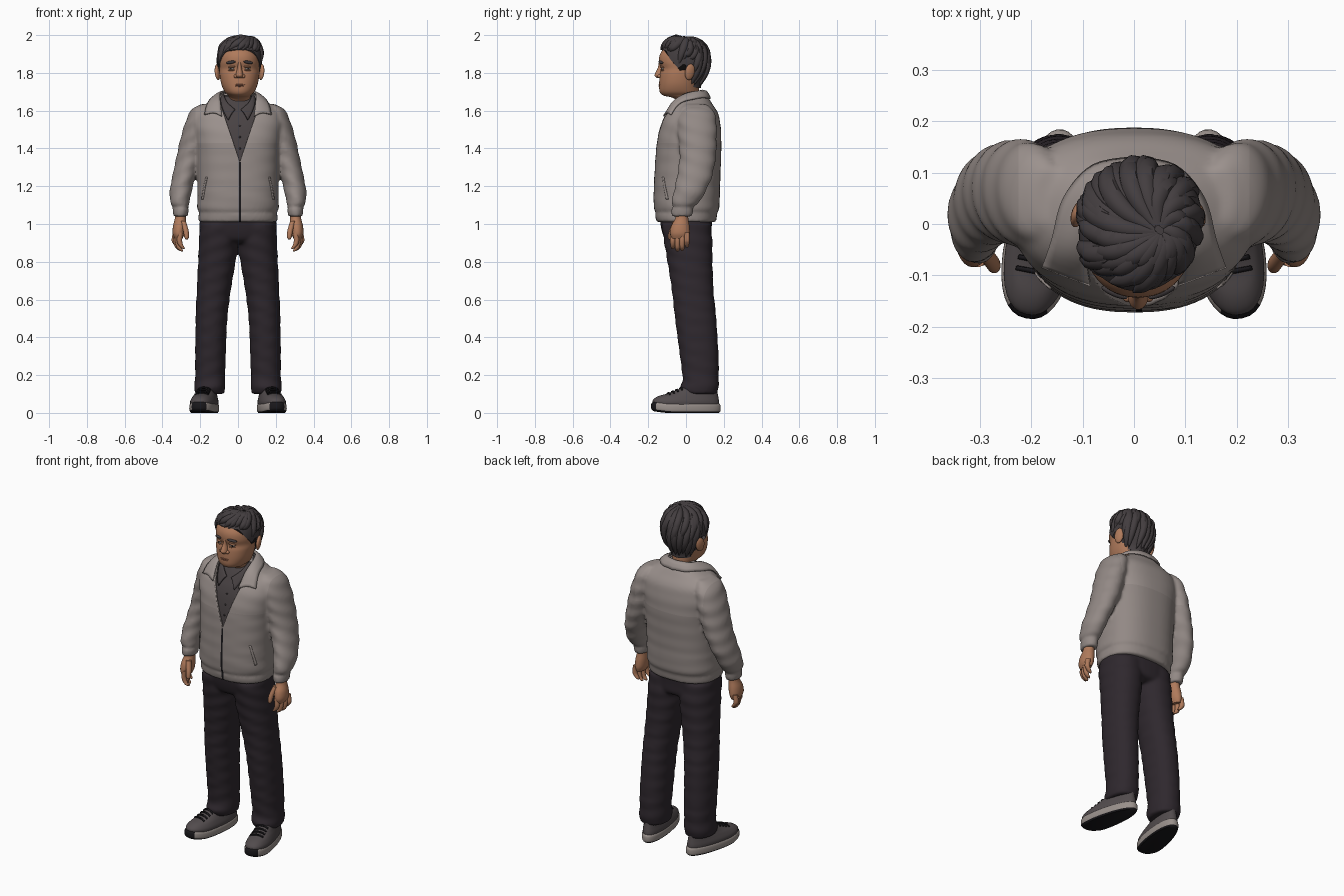
import bpy, bmesh, math, random
from mathutils import Vector
from mathutils.bvhtree import BVHTree

random.seed(4)
if "Cube" in bpy.data.objects:
    bpy.data.objects.remove(bpy.data.objects["Cube"])
made = []

def material(name, *rgb):
    m = bpy.data.materials.new(name)
    m.use_nodes = True
    m.diffuse_color = (*rgb, 1)
    m.node_tree.nodes["Principled BSDF"].inputs["Base Color"].default_value = (*rgb, 1)
    return m

JACKET = material("jacket taupe", .29, .25, .235)
YOKE = material("yoke taupe", .33, .285, .268)
SHIRT = material("shirt charcoal", .065, .054, .056)
TROUSER = material("trouser dark plum", .028, .021, .027)
SKIN = material("skin tan", .43, .195, .105)
LIP = material("lip brown", .31, .12, .07)
HAIR = material("hair dark grey", .056, .047, .05)
SHOE = material("shoe grey", .085, .072, .075)
SOLE = material("sole light grey", .32, .28, .26)
BLACK = material("near black", .01, .009, .011)

def spline(pts, k):
    """Smooth interpolation through tuples of any length."""
    out = []
    for i in range(len(pts) - 1):
        a, b, c, d = pts[max(i - 1, 0)], pts[i], pts[i + 1], pts[min(i + 2, len(pts) - 1)]
        for t in (j / k for j in range(k)):
            out.append(tuple(q + t / 2 * (r - p + t * (2*p - 5*q + 4*r - s + t * (3*(q - r) + s - p)))
                             for p, q, r, s in zip(a, b, c, d)))
    return out + [tuple(pts[-1])]

def grid(name, rows, mats, closed=True, side=1, thick=0):
    """Mesh skin over rows of points."""
    bm = bmesh.new()
    vs = [[bm.verts.new((p[0] * side, p[1], p[2])) for p in r] for r in rows]
    n = len(rows[0])
    for a, b in zip(vs, vs[1:]):
        for i in range(n if closed else n - 1):
            j = (i + 1) % n
            bm.faces.new((a[i], a[j], b[j], b[i]))
    if closed:
        bm.faces.new(vs[0])
        bm.faces.new(vs[-1])
    bmesh.ops.recalc_face_normals(bm, faces=bm.faces)
    me = bpy.data.meshes.new(name)
    bm.to_mesh(me)
    bm.free()
    for m in mats if isinstance(mats, list) else [mats]:
        me.materials.append(m)
    ob = bpy.data.objects.new(name, me)
    bpy.context.collection.objects.link(ob)
    if thick:
        s = ob.modifiers.new("thickness", 'SOLIDIFY')
        s.thickness, s.offset = thick, 0
    made.append(ob)
    return ob

def loft(name, sections, mats, e=2.0, n=40, k=5, fold=0, side=1):
    """Sections are (z, centre x, half width, front y, back y)."""
    rows = []
    for z, cx, rx, f, b in spline(sections, k):
        row = []
        for a in (2 * math.pi * i / n for i in range(n)):
            c, s = math.cos(a), math.sin(a)
            w = 1 + fold * math.sin(z * 75 + 2 * math.sin(a + 1) + a)
            row.append((cx + w * rx * math.copysign(abs(c) ** (2 / e), c),
                        (f + b) / 2 + w * (b - f) / 2 * math.copysign(abs(s) ** (2 / e), s), z))
        rows.append(row)
    return grid(name, rows, mats, side=side)

def ball(name, loc, scale, mat, rot=(0, 0, 0)):
    bpy.ops.mesh.primitive_uv_sphere_add(segments=20, ring_count=12, location=loc, rotation=rot)
    ob = bpy.context.object
    ob.name, ob.scale = name, scale
    ob.data.materials.append(mat)
    made.append(ob)

def select(obs):
    bpy.ops.object.select_all(action='DESELECT')
    for ob in obs:
        ob.select_set(True)
    bpy.context.view_layer.objects.active = obs[0]

def fuse(obs):
    """Weld overlapping lofts into one soft garment."""
    for ob in obs[1:]:
        made.remove(ob)
    select(obs)
    bpy.ops.object.join()
    r = obs[0].modifiers.new("weld", 'REMESH')
    r.mode, r.voxel_size = 'VOXEL', .009
    s = obs[0].modifiers.new("soften", 'SMOOTH')
    s.iterations = 5
    bpy.ops.object.convert(target='MESH')
    return obs[0]

def tree(ob):
    return BVHTree.FromPolygons([v.co for v in ob.data.vertices], [p.vertices for p in ob.data.polygons])

def drape(t, x, y):
    hit = t.ray_cast(Vector((x, y, 3)), Vector((0, 0, -1)))[0]
    return hit.z if hit else 0

def front(t, x, z):
    hit = t.ray_cast(Vector((x, -2, z)), Vector((0, 1, 0)))[0]
    return hit.y if hit else 0

# Jacket body and sleeves, welded
torso = [(1.01, 0, .207, -.158, .16), (1.05, 0, .21, -.163, .165), (1.06, 0, .202, -.156, .16),
         (1.085, 0, .215, -.17, .176), (1.2, 0, .214, -.17, .18), (1.4, 0, .22, -.158, .187),
         (1.5, 0, .235, -.142, .185), (1.56, 0, .235, -.122, .177), (1.6, 0, .215, -.1, .163),
         (1.635, 0, .17, -.08, .14), (1.665, 0, .115, -.06, .12), (1.69, 0, .085, -.045, .1)]
sleeve = [(1.635, .165, .03, .0, .11), (1.605, .188, .058, -.035, .142), (1.54, .208, .07, -.045, .162),
          (1.45, .232, .073, -.04, .163), (1.35, .256, .071, -.035, .157), (1.25, .286, .062, -.048, .138),
          (1.17, .304, .058, -.065, .102), (1.11, .307, .05, -.077, .067), (1.088, .304, .037, -.068, .032),
          (1.078, .304, .042, -.077, .037), (1.04, .303, .04, -.075, .034)]
jacket = fuse([loft("jacket", torso, JACKET, e=2.4, n=64, fold=.006)] +
              [loft("sleeve", sleeve, JACKET, fold=.03, side=s) for s in (1, -1)])
jacket_tree = tree(jacket)

# Cut yoke, zip and open neck into the jacket
for m in (YOKE, BLACK):
    jacket.data.materials.append(m)
ZX, VZ, SLOPE, YOKE_Z, ARMHOLE = .01, 1.33, .34, 1.43, .225
bm = bmesh.new()
bm.from_mesh(jacket.data)

def cut(co, no, where):
    fs = [f for f in bm.faces if where(f.calc_center_median())]
    geom = set(fs) | {e for f in fs for e in f.edges} | {v for f in fs for v in f.verts}
    bmesh.ops.bisect_plane(bm, geom=list(geom), plane_co=co, plane_no=no)

cut((0, 0, YOKE_Z), (0, 0, 1), lambda c: abs(c.x) < ARMHOLE + .02)
for s in (1, -1):
    cut((s * ARMHOLE, 0, 0), (1, 0, 0), lambda c: c.z > YOKE_Z)
    cut((ZX, 0, VZ), (s, 0, -SLOPE), lambda c: c.y < 0 and c.z > VZ - .02 and abs(c.x) < .15)
    cut((ZX + s * .006, 0, 0), (1, 0, 0), lambda c: c.y < 0 and c.z < VZ + .02)
opening = []
for f in bm.faces:
    c = f.calc_center_median()
    f.material_index = int(c.z > YOKE_Z and abs(c.x) < ARMHOLE)
    if c.y < 0 and abs(c.x - ZX) < SLOPE * (c.z - VZ):
        opening.append(f)
    elif c.y < 0 and abs(c.x - ZX) < .006 and c.z < VZ:
        f.material_index = 2
bmesh.ops.delete(bm, geom=opening, context='FACES')
bm.to_mesh(jacket.data)
bm.free()
jacket.modifiers.new("thickness", 'SOLIDIFY').thickness = .01

# Shirt under the jacket
shirt = loft("shirt", [(z - .012, x, rx - .012, f + .014, b - .014) for z, x, rx, f, b in torso[3:]], SHIRT, e=2.4)
shirt_tree = tree(shirt)
for z in (1.4, 1.46, 1.52):
    ball("shirt_button", (ZX, front(shirt_tree, ZX, z), z), (.005, .004, .005), HAIR)

def collar(name, inner, outer, t, mat, lift):
    rows = []
    for p, q in zip(spline(inner, 5), spline(outer, 5)):
        row = []
        for u in (i / 5 for i in range(6)):
            x, y, z = Vector(p).lerp(Vector(q), u)
            row.append((x, y, max(z, drape(t, x, y) + lift) + lift * math.sin(u * math.pi)))
        rows.append(row)
    mirrored = [[(-x, y, z) for x, y, z in r] for r in rows[:0:-1]]
    grid(name, mirrored + rows, mat, closed=False, thick=.009)

collar("jacket_collar", [(0, .092, 1.705), (.06, .077, 1.705), (.09, .02, 1.68), (.095, -.05, 1.63), (.085, -.118, 1.57)],
       [(0, .128, 1.65), (.08, .112, 1.645), (.135, .05, 1.62), (.158, -.03, 1.6), (.178, -.083, 1.58)],
       jacket_tree, YOKE, .01)
collar("shirt_collar", [(0, .083, 1.7), (.055, .068, 1.695), (.074, .01, 1.675), (.06, -.05, 1.645), (.016, -.085, 1.605)],
       [(0, .098, 1.68), (.07, .083, 1.67), (.088, .02, 1.645), (.085, -.06, 1.6), (.052, -.112, 1.55)],
       shirt_tree, SHIRT, .006)

# Trousers, welded at the hips
leg = [(1, .1, .103, -.13, .13), (.9, .104, .103, -.115, .14), (.8, .112, .099, -.098, .14),
       (.65, .128, .09, -.075, .146), (.5, .14, .084, -.058, .16), (.3, .146, .081, -.032, .172),
       (.18, .148, .079, -.018, .173), (.135, .15, .083, -.03, .172), (.1, .15, .077, -.015, .165)]
hips = [(1.05, 0, .198, -.14, .14), (.98, 0, .203, -.132, .136), (.92, 0, .185, -.112, .132), (.9, 0, .11, -.08, .1)]
fuse([loft("trousers", hips, TROUSER, e=2.4)] +
     [loft("trouser_leg", leg, TROUSER, e=2.2, fold=.02, side=s) for s in (1, -1)])

for side, tag in ((1, "left_"), (-1, "right_")):
    strip = [[(x + dx, front(jacket_tree, side * (x + dx), z) - .002, z) for dx in (-.004, .004)]
             for x, z in spline([(.165, 1.25), (.178, 1.19), (.188, 1.13)], 4)]
    grid(tag + "pocket_welt", strip, YOKE, closed=False, side=side, thick=.006)
    # Hand
    loft(tag + "palm", [(1.07, .303, .028, -.052, .012), (1.03, .305, .029, -.057, .012), (.99, .31, .034, -.078, .018),
                        (.95, .314, .032, -.084, .02), (.922, .315, .02, -.074, .012)], SKIN, n=24, side=side)
    for j, tip in enumerate((.868, .855, .858, .875)):
        x, y = .304 + j * .009, -.07 + j * .025
        loft(tag + "finger", [(z, x + dx, r, y - r, y + r) for z, dx, r in
                              ((.955, 0, .014), (.915, .006, .0145), (tip + .022, 0, .013), (tip + .006, -.012, .01),
                               (tip, -.017, .004))], SKIN, n=14, k=4, side=side)
    loft(tag + "thumb", [(1.015, .29, .014, -.07, -.04), (.965, .276, .0145, -.09, -.06), (.93, .272, .012, -.096, -.07),
                         (.918, .272, .005, -.09, -.078)], SKIN, n=14, side=side)
    # Shoe
    sole = loft(tag + "shoe_sole", [(0, 0, .06, -.172, .176), (.012, 0, .068, -.186, .186), (.038, 0, .068, -.186, .186),
                                    (.05, 0, .061, -.178, .178)], [SOLE, BLACK], e=2.3, side=side)
    for p in sole.data.polygons:
        p.material_index = int(p.center.z < .01 or p.center.y < -.165)
    upper = loft(tag + "shoe_upper", [(.035, 0, .063, -.178, .178), (.06, 0, .065, -.177, .178), (.085, 0, .058, -.145, .174),
                                      (.105, 0, .051, -.09, .17), (.13, 0, .045, -.03, .166), (.15, 0, .04, 0, .16)],
                 SHOE, e=2.3, side=side)
    parts, upper_tree = [sole, upper], tree(upper)
    for y0 in (-.098, -.076, -.054, -.032):
        rows = [[(x * .007, y, drape(upper_tree, x * .007, y) + .003) for y in (y0, y0 + .008)] for x in range(-5, 6)]
        parts.append(grid(tag + "shoelace", rows, BLACK, closed=False, thick=.006))
    for ob in parts:
        for v in ob.data.vertices:
            v.co.z += max(0, -v.co.y - .1) * .12
            v.co.x *= 1 - .8 * v.co.y
        ob.location.x = side * .174
        ob.rotation_euler.z = side * math.radians(11)

# Head and neck
HX = .008
head = loft("head", [(1.58, HX, .07, -.03, .095), (1.64, HX, .067, -.042, .085), (1.668, HX, .058, -.07, .078),
                     (1.68, HX, .06, -.12, .074), (1.7, HX, .079, -.139, .07), (1.74, HX, .096, -.142, .07),
                     (1.79, HX, .105, -.139, .08), (1.822, HX, .106, -.133, .09), (1.858, HX, .108, -.143, .1),
                     (1.9, HX, .102, -.137, .1), (1.94, HX, .075, -.105, .08), (1.965, HX, .04, -.05, .04)],
            SKIN, e=2.15, n=48)
face = tree(head)
loft("nose", [(1.855, HX, .01, -.144, -.11), (1.825, HX, .012, -.15, -.11), (1.798, HX, .018, -.163, -.11),
              (1.784, HX, .02, -.166, -.11), (1.772, HX, .012, -.152, -.11)], SKIN, n=24)
for s in (1, -1):
    for name, dx, z, scale, mat, tilt in (("nostril_wing", .019, 1.782, (.011, .014, .01), SKIN, 0),
                                          ("eye_white", .043, 1.822, (.015, .006, .006), SOLE, 0),
                                          ("iris", .043, 1.822, (.006, .0085, .006), BLACK, 0),
                                          ("upper_lid", .043, 1.831, (.021, .009, .006), SKIN, .12),
                                          ("lower_lid", .043, 1.814, (.019, .007, .004), SKIN, .05),
                                          ("eyebrow", .046, 1.856, (.028, .008, .008), HAIR, .14)):
        x = HX + s * dx
        ball(name, (x, front(face, x, z), z), scale, mat, (0, s * tilt, s * .4))
    ball("ear", (HX + s * .116, .02, 1.805), (.013, .027, .043), SKIN, (-.15, s * .12, s * .35))
for z, w in ((1.737, .028), (1.73, .021)):
    ball("lip", (HX, front(face, HX, z) + .003, z), (w, .006, .004), LIP)

# Hair cap and swept locks from an off-centre crown; hairline is (facing, angle from crown)
HAIRLINE = [(-1, 58), (-.75, 62), (-.5, 86), (-.2, 104), (.08, 92), (.3, 135), (.6, 155), (1, 160)]

def hair_point(a, t, grow=1.0, reach=1.0):
    f = math.sin(a)
    ends = next((p, q) for p, q in zip(HAIRLINE, HAIRLINE[1:]) if f <= q[0] + .001)
    (f0, d0), (f1, d1) = ends
    p = t * math.radians(min(d0 + (d1 - d0) * (f - f0) / (f1 - f0), 160 / reach)) * reach
    r = max(math.sin(p) ** .8, .72 if p > math.pi / 2 else 0) * grow
    return (HX + .042 * (1 - t) ** 2 + .116 * r * math.cos(a), -.015 + .132 * r * f,
            1.86 + (.122 if p < math.pi / 2 else .15) * grow * math.cos(p))

grid("hair_cap", [[hair_point(2 * math.pi * i / 60, .02 + j / 14 * .98) for i in range(60)] for j in range(15)], HAIR)
cu = bpy.data.curves.new("hair_locks", 'CURVE')
cu.dimensions, cu.bevel_depth, cu.bevel_resolution, cu.resolution_u = '3D', .023, 2, 4
for i in range(54):
    a = 2 * math.pi * i / 18 + (i // 18) * .12 + random.uniform(-.12, .12)
    reach = (random.uniform(.95, 1.06), random.uniform(.72, .9), random.uniform(.45, .65))[i // 18]
    lift, swirl = random.uniform(-.01, .045), random.uniform(.5, 1.0)
    sp = cu.splines.new('NURBS')
    sp.points.add(6)
    sp.order_u, sp.use_endpoint_u = 3, True
    for j, pt in enumerate(sp.points):
        t = .94 * j / 6 + .03
        pt.co = (*hair_point(a + swirl * (1 - t), t, .965 + lift * t + .012 * (i // 18), reach), 1)
        pt.radius = (.5, .75, .95, 1, .95, .7, .08)[j]
cu.materials.append(HAIR)
locks = bpy.data.objects.new("hair_locks", cu)
bpy.context.collection.objects.link(locks)
select([locks])
bpy.ops.object.convert(target='MESH')
made.append(bpy.context.view_layer.objects.active)

# Smooth shading with crisp seams
select(made)
bpy.ops.object.shade_smooth_by_angle(angle=math.radians(45))
